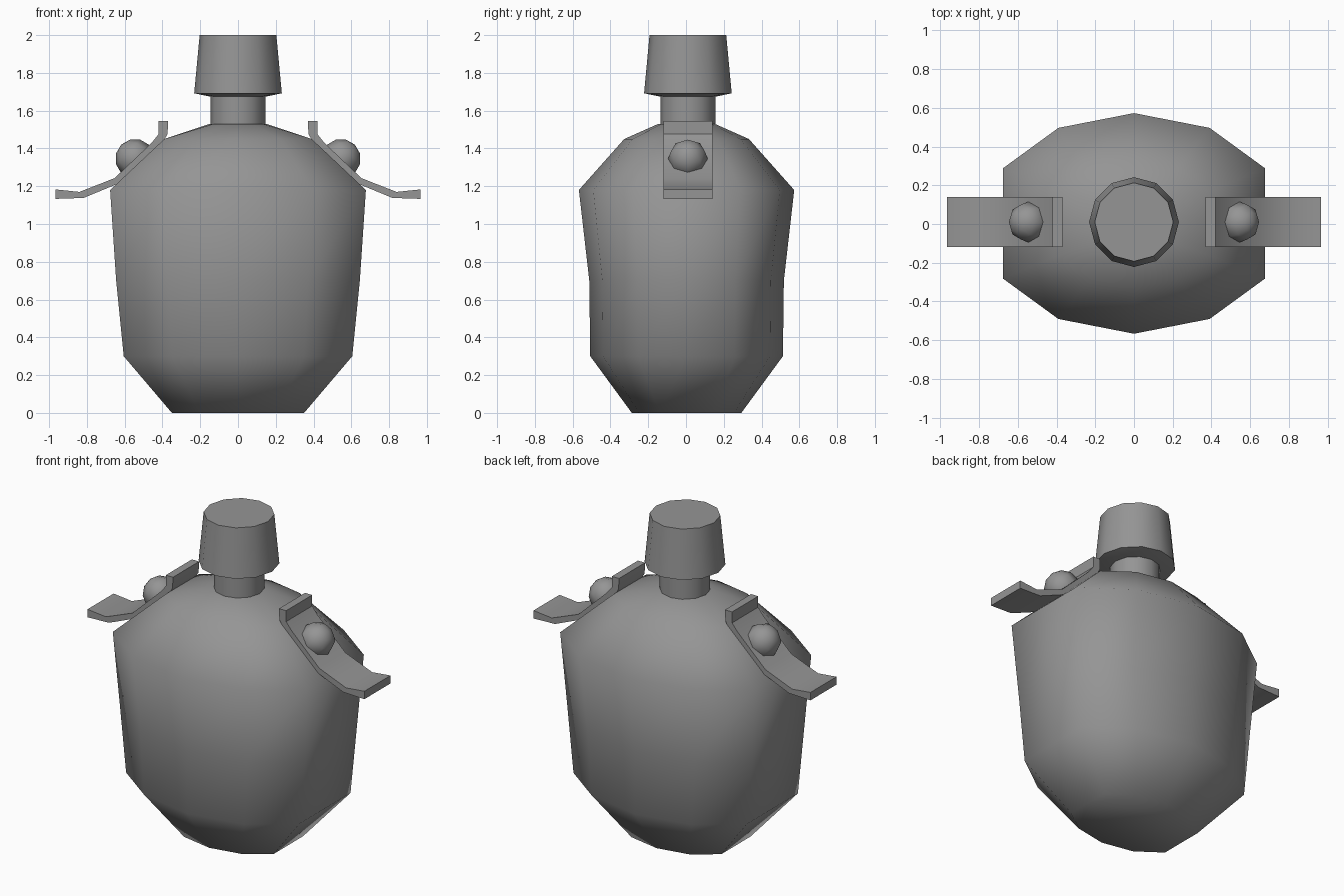
import bpy
import bmesh
import math
from mathutils import Vector, Matrix

cube = bpy.data.objects.get("Cube")
if cube:
    bpy.data.objects.remove(cube)

SIDES = 12
Y_MID = 0.01

grey = bpy.data.materials.new("plain grey")
grey.use_nodes = True
grey.diffuse_color = (0.3, 0.3, 0.3, 1)
grey.node_tree.nodes["Principled BSDF"].inputs["Base Color"].default_value = (0.3, 0.3, 0.3, 1)


def finish(name, bm, angle):
    bmesh.ops.recalc_face_normals(bm, faces=bm.faces)
    mesh = bpy.data.meshes.new(name)
    bm.to_mesh(mesh)
    bm.free()
    mesh.materials.append(grey)
    obj = bpy.data.objects.new(name, mesh)
    bpy.context.collection.objects.link(obj)
    bpy.ops.object.select_all(action='DESELECT')
    obj.select_set(True)
    bpy.context.view_layer.objects.active = obj
    bpy.ops.object.shade_smooth_by_angle(angle=math.radians(angle))
    return obj


def loft(name, rings, y_mid, angle):
    """Skin rings of (z, x radius, y radius, x limit) and cap both ends."""
    bm = bmesh.new()
    loops = []
    for z, rx, ry, limit in rings:
        loop = []
        for i in range(SIDES):
            a = math.tau * i / SIDES
            x = max(-limit, min(limit, rx * math.cos(a)))
            loop.append(bm.verts.new((x, y_mid + ry * math.sin(a), z)))
        loops.append(loop)
    for low, high in zip(loops, loops[1:]):
        for i in range(SIDES):
            j = (i + 1) % SIDES
            bm.faces.new((low[i], low[j], high[j], high[i]))
    bm.faces.new(loops[0])
    bm.faces.new(loops[-1])
    return finish(name, bm, angle)


# Flask body: oval rings with flattened sides
FLAT = math.cos(math.pi / 6)
body = [(0, 0.35, 0.29), (0.3, 0.605, 0.51), (0.7, 0.645, 0.515),
        (1.18, 0.677, 0.57), (1.45, 0.39, 0.33)]
rings = [(z, x / FLAT, y, x) for z, x, y in body]
loft("flask_body", rings + [(1.53, 0.15, 0.15, 1)], 0.003, 58)

# Neck and tapered cap
loft("neck", [(z, 0.145, 0.145, 1) for z in (1.5, 1.7)], Y_MID, 40)
loft("cap", [(z, r, r, 1) for z, r in ((1.675, 0.15), (1.692, 0.232), (2, 0.203))],
     Y_MID, 40)

# Bent strap clips with a round stud on each shoulder
outer = [(0.42, 1.545), (0.42, 1.476), (0.457, 1.43),
         (0.653, 1.243), (0.839, 1.17), (0.967, 1.183)]
inner = [(0.37, 1.545), (0.373, 1.476), (0.40, 1.43),
         (0.627, 1.217), (0.817, 1.138), (0.967, 1.133)]

for side, label in ((1, "left"), (-1, "right")):
    bm = bmesh.new()
    rows = []
    for (ox, oz), (ix, iz) in zip(outer, inner):
        corners = ((ox, -0.13, oz), (ox, 0.13, oz), (ix, 0.13, iz), (ix, -0.13, iz))
        rows.append([bm.verts.new((side * x, y + Y_MID, z)) for x, y, z in corners])
    for a, b in zip(rows, rows[1:]):
        for i in range(4):
            j = (i + 1) % 4
            bm.faces.new((a[i], a[j], b[j], b[i]))
    bm.faces.new(rows[0])
    bm.faces.new(rows[-1])
    finish(label + "_strap_clip", bm, 30)

    bm = bmesh.new()
    tilt = Matrix.Rotation(side * math.pi / 4, 4, 'Y')
    place = Matrix.Translation(Vector((side * 0.545, Y_MID, 1.345)))
    bmesh.ops.create_uvsphere(bm, u_segments=8, v_segments=6, radius=0.105,
                              matrix=place @ tilt)
    finish(label + "_stud", bm, 60)
